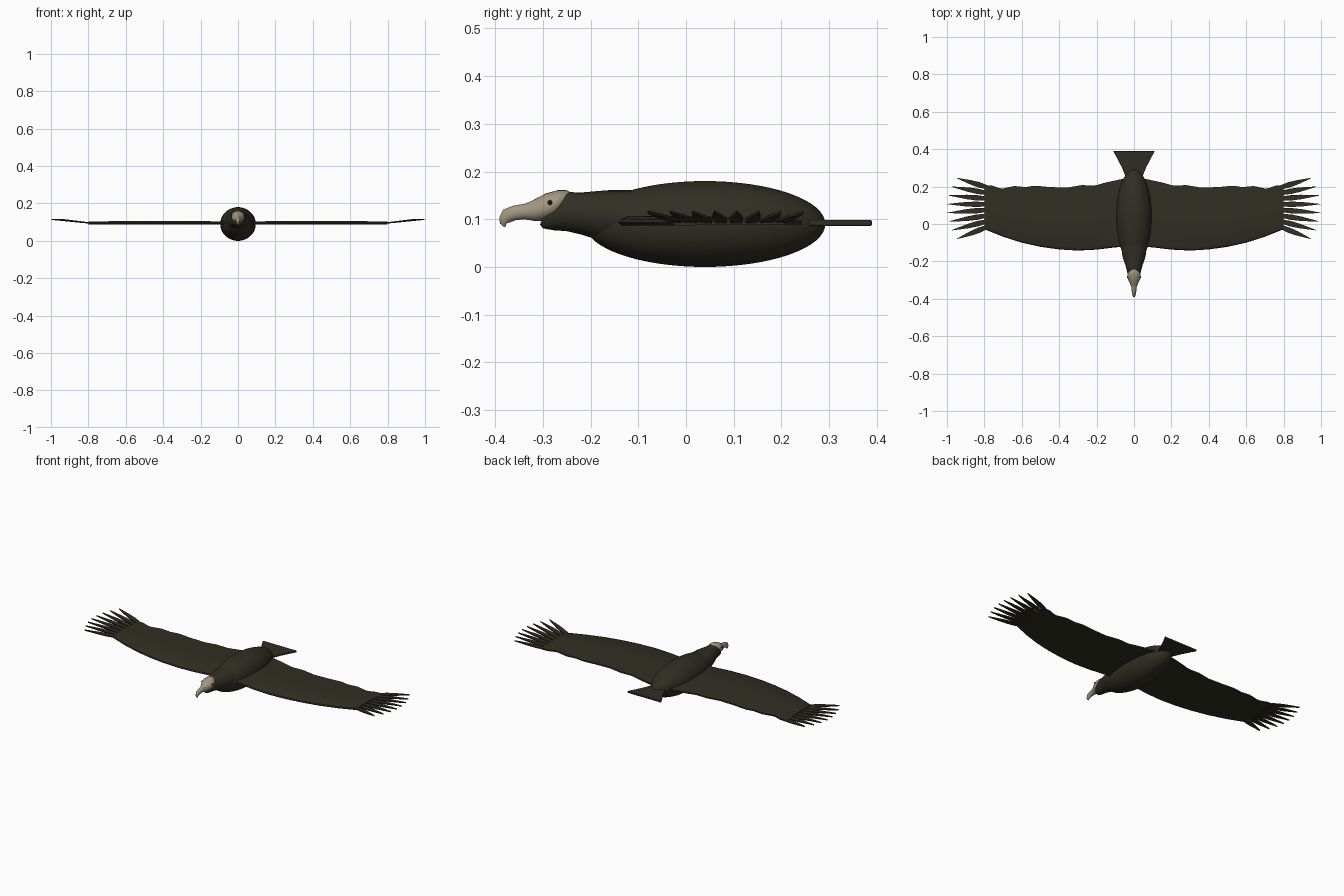
import bpy, bmesh, math
from mathutils import Vector

cube = bpy.data.objects.get("Cube")
if cube:
    bpy.data.objects.remove(cube, do_unlink=True)


def material(name, rgb):
    m = bpy.data.materials.new(name)
    m.use_nodes = True
    m.diffuse_color = (*rgb, 1)
    m.node_tree.nodes["Principled BSDF"].inputs["Base Color"].default_value = (*rgb, 1)
    return m


PLUMAGE = material("dark olive plumage", (0.030, 0.028, 0.017))
SKIN = material("pale bare skin", (0.37, 0.31, 0.22))
EYE = material("black eye", (0.01, 0.01, 0.01))


def finish(name, bm, mat, angle=40):
    bmesh.ops.recalc_face_normals(bm, faces=bm.faces)
    mesh = bpy.data.meshes.new(name)
    bm.to_mesh(mesh)
    bm.free()
    mesh.materials.append(mat)
    ob = bpy.data.objects.new(name, mesh)
    bpy.context.collection.objects.link(ob)
    bpy.ops.object.select_all(action="DESELECT")
    ob.select_set(True)
    bpy.context.view_layer.objects.active = ob
    bpy.ops.object.shade_smooth_by_angle(angle=math.radians(angle))
    return ob


def loft(name, stations, mat, sides=24):
    """Tube through rings given as (y, z, half width, half height, lean in y)."""
    bm = bmesh.new()
    rings = []
    for y, z, w, h, lean in stations:
        ring = []
        for i in range(sides):
            a = 2 * math.pi * i / sides
            ring.append(bm.verts.new((w * math.cos(a), y + lean * math.sin(a), z + h * math.sin(a))))
        rings.append(ring)
    for a, b in zip(rings, rings[1:]):
        for i in range(sides):
            j = (i + 1) % sides
            bm.faces.new((a[i], a[j], b[j], b[i]))
    bm.faces.new(rings[0])
    bm.faces.new(rings[-1])
    return finish(name, bm, mat, 60)


def ellipsoid(name, centre, radii, mat, u=32, v=20):
    bm = bmesh.new()
    bmesh.ops.create_uvsphere(bm, u_segments=u, v_segments=v, radius=1)
    for p in bm.verts:
        p.co = Vector(c + r * k for c, r, k in zip(centre, radii, (p.co.x, p.co.y, p.co.z)))
    return finish(name, bm, mat, 60)


def slab(bm, low, high):
    """Closed plate between two matching outlines."""
    a = [bm.verts.new(p) for p in low]
    b = [bm.verts.new(p) for p in high]
    bm.faces.new(a)
    bm.faces.new(b)
    for i in range(len(a)):
        j = (i + 1) % len(a)
        bm.faces.new((a[i], a[j], b[j], b[i]))


def sample(points, x):
    for (x0, y0), (x1, y1) in zip(points, points[1:]):
        if x <= x1:
            t = (x - x0) / (x1 - x0)
            return y0 + t * (y1 - y0)
    return points[-1][1]


# Body, neck ruff and head
ellipsoid("body", (0, 0.04, 0.09), (0.095, 0.252, 0.09), PLUMAGE, 48, 32)
loft("neck", [(-0.10, 0.103, 0.070, 0.058, 0), (-0.16, 0.107, 0.064, 0.054, 0),
              (-0.185, 0.108, 0.058, 0.051, 0), (-0.22, 0.112, 0.046, 0.044, 0),
              (-0.25, 0.116, 0.038, 0.041, 0), (-0.27, 0.115, 0.034, 0.038, 0.008),
              (-0.29, 0.107, 0.026, 0.026, 0.010), (-0.30, 0.103, 0.014, 0.014, 0.006)], PLUMAGE)
loft("head", [(-0.255, 0.132, 0.022, 0.024, 0.014), (-0.265, 0.131, 0.034, 0.030, 0.014),
              (-0.28, 0.130, 0.036, 0.031, 0.012), (-0.30, 0.125, 0.031, 0.029, 0.006),
              (-0.315, 0.120, 0.023, 0.024, 0.002), (-0.33, 0.117, 0.017, 0.018, 0)], SKIN)
loft("beak", [(-0.32, 0.118, 0.019, 0.021, 0), (-0.34, 0.116, 0.014, 0.016, 0),
              (-0.36, 0.113, 0.012, 0.015, -0.003), (-0.375, 0.107, 0.010, 0.013, -0.008),
              (-0.383, 0.098, 0.007, 0.006, -0.008), (-0.384, 0.089, 0.005, 0.002, -0.006),
              (-0.381, 0.084, 0.002, 0.001, -0.002)], SKIN, 16)
for side, label in ((1, "left"), (-1, "right")):
    ellipsoid(label + "_eye", (side * 0.034, -0.285, 0.135), (0.004, 0.005, 0.005), EYE, 12, 8)

# Wing outlines as (distance from centre, y)
LEAD = [(0.04, -0.12), (0.1, -0.125), (0.2, -0.137), (0.3, -0.142), (0.4, -0.136),
        (0.5, -0.122), (0.6, -0.100), (0.7, -0.068), (0.8, -0.028)]
TRAIL = [(0.04, 0.245), (0.09, 0.235), (0.15, 0.222), (0.21, 0.205), (0.28, 0.208), (0.36, 0.194),
         (0.46, 0.198), (0.53, 0.205), (0.58, 0.197), (0.64, 0.203), (0.71, 0.188), (0.76, 0.206), (0.8, 0.208)]
FEATHERS = 8


def build_wing(side, label):
    bm = bmesh.new()
    rings = []
    steps = 38
    for i in range(steps + 1):
        x = 0.04 + 0.76 * i / steps
        y0, y1 = sample(LEAD, x), sample(TRAIL, x)
        arch = 0.004 * math.sin(math.pi * i / steps)
        # Cross-section: rounded front edge, thin rear edge
        section = [(0, 0.093), (0.02, 0.087), (0.5, 0.088), (1, 0.089),
                   (1, 0.097), (0.5, 0.102 + arch), (0.06, 0.103 + arch), (0.01, 0.099)]
        rings.append([bm.verts.new((side * x, y0 + t * (y1 - y0), z)) for t, z in section])
    for a, b in zip(rings, rings[1:]):
        for k in range(len(a)):
            m = (k + 1) % len(a)
            bm.faces.new((a[k], a[m], b[m], b[k]))
    bm.faces.new(rings[0])
    bm.faces.new(rings[-1])
    finish(label + "_wing", bm, PLUMAGE, 35)

    # Spread finger feathers, tips fanned and lifted
    bm = bmesh.new()
    for i in range(FEATHERS):
        t = i / (FEATHERS - 1)
        u = 2 * t - 1
        root = Vector((0.775, -0.012 + 0.205 * t, 0.093))
        tip = Vector((0.998 - 0.050 * abs(u) ** 2.2, 0.083 + 0.163 * u, 0.115))
        along = tip - root
        across = Vector((-along.y, along.x, 0)).normalized()
        profile = [(0, 0.010), (0.3, 0.0145), (0.55, 0.012), (0.8, 0.006), (1, 0.0008)]
        edge = [root + along * s + across * w for s, w in profile]
        edge += [root + along * s - across * w for s, w in reversed(profile)]
        edge = [Vector((side * p.x, p.y, p.z)) for p in edge]
        half = Vector((0, 0, 0.003))
        slab(bm, [p - half for p in edge], [p + half for p in edge])
    finish(label + "_finger_feathers", bm, PLUMAGE, 30)


for side, label in ((1, "left"), (-1, "right")):
    build_wing(side, label)

# Fanned tail with bevelled edges
half_tail = [(0.035, 0.22), (0.048, 0.26), (0.066, 0.305), (0.092, 0.355), (0.111, 0.390)]
outline = half_tail + [(-x, y) for x, y in reversed(half_tail)]
bm = bmesh.new()
slab(bm, [(x, y, 0.086) for x, y in outline], [(x, y, 0.098) for x, y in outline])
tail = finish("tail", bm, PLUMAGE, 30)
bevel = tail.modifiers.new("soft edge", "BEVEL")
bevel.width = 0.003
bevel.segments = 2
